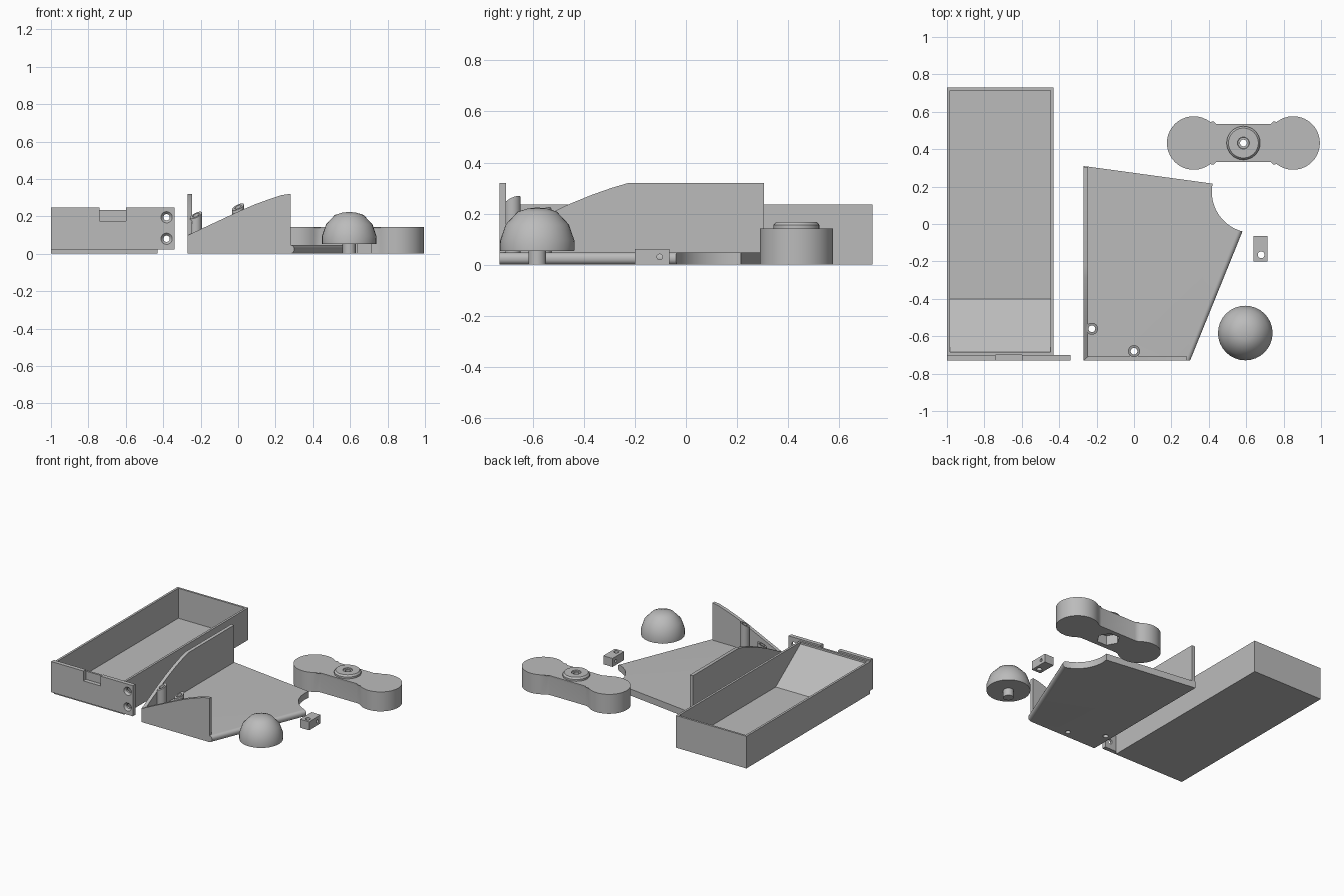
import bpy, bmesh, math
from mathutils import Vector

if "Cube" in bpy.data.objects:
    bpy.data.objects.remove(bpy.data.objects["Cube"])

grey = bpy.data.materials.new("plain grey")
grey.diffuse_color = (0.50, 0.50, 0.50, 1)
grey.use_nodes = True
grey.node_tree.nodes["Principled BSDF"].inputs["Base Color"].default_value = grey.diffuse_color


def finish(name, bm):
    bmesh.ops.recalc_face_normals(bm, faces=bm.faces)
    me = bpy.data.meshes.new(name)
    bm.to_mesh(me)
    bm.free()
    ob = bpy.data.objects.new(name, me)
    bpy.context.collection.objects.link(ob)
    me.materials.append(grey)
    return ob


def prism(name, pts, lo, hi, axis="z", bevel=None):
    """Extrude a 2D outline along an axis; bevel = (edge rule, width, segments)."""
    place = {"x": lambda a, b, c: (c, a, b),
             "y": lambda a, b, c: (a, c, b),
             "z": lambda a, b, c: (a, b, c)}[axis]
    bm = bmesh.new()
    ends = [[bm.verts.new(place(a, b, c)) for a, b in pts] for c in (lo, hi)]
    bm.faces.new(ends[0])
    bm.faces.new(ends[1])
    n = len(pts)
    for i in range(n):
        j = (i + 1) % n
        bm.faces.new((ends[0][i], ends[0][j], ends[1][j], ends[1][i]))
    if bevel:
        rule, width, segs = bevel
        edges = [e for e in bm.edges if all(rule(v.co) for v in e.verts)]
        bmesh.ops.bevel(bm, geom=edges, offset=width, segments=segs,
                        profile=0.5, affect="EDGES")
    return finish(name, bm)


def box(name, x0, x1, y0, y1, z0, z1):
    return prism(name, [(x0, y0), (x1, y0), (x1, y1), (x0, y1)], z0, z1)


def lathe(name, profile, centre, axis="z", n=32):
    """Turn (radius, height) points about an axis through centre."""
    bm = bmesh.new()
    rings = []
    for r, h in profile:
        ring = []
        for i in range(n if r > 0 else 1):
            a = 2 * math.pi * i / n
            u, v = r * math.cos(a), r * math.sin(a)
            off = {"x": (h, u, v), "y": (u, h, v), "z": (u, v, h)}[axis]
            ring.append(bm.verts.new(Vector(centre) + Vector(off)))
        rings.append(ring)
    for p, q in zip(rings, rings[1:]):
        for i in range(n):
            j = (i + 1) % n
            if len(q) == 1:
                bm.faces.new((p[i], p[j], q[0]))
            else:
                bm.faces.new((p[i], p[j], q[j], q[i]))
    for ring in (rings[0], rings[-1]):
        if len(ring) > 1:
            bm.faces.new(ring)
    return finish(name, bm)


def rod(name, centre, r, length, axis="z", n=32):
    return lathe(name, [(r, 0), (r, length)], centre, axis, n)


def cut(ob, *cutters):
    bpy.context.view_layer.objects.active = ob
    for c in cutters:
        m = ob.modifiers.new("cut", "BOOLEAN")
        m.operation, m.solver, m.object = "DIFFERENCE", "EXACT", c
        bpy.ops.object.modifier_apply(modifier=m.name)
        bpy.data.objects.remove(c)


def arc(cx, cy, r, a0, a1, n):
    return [(cx + r * math.cos(math.radians(a0 + (a1 - a0) * i / n)),
             cy + r * math.sin(math.radians(a0 + (a1 - a0) * i / n)))
            for i in range(n + 1)]


# Tray with a sloping inner front
tray = box("tray", -1, -0.43, -0.70, 0.73, 0, 0.235)
cut(tray, prism("tray_hollow", [(-0.40, 0.016), (0.715, 0.016), (0.715, 0.3),
                                (-0.685, 0.3), (-0.685, 0.222)],
                -0.984, -0.446, "x"))

# Front panel with finger notch and countersunk screw holes
panel = prism("tray_front_panel",
              [(-1, 0.023), (-0.34, 0.023), (-0.34, 0.247), (-0.60, 0.247),
               (-0.60, 0.175), (-0.74, 0.175), (-0.74, 0.247), (-1, 0.247)],
              -0.73, -0.70, "y")
for z in (0.195, 0.08):
    cut(panel, lathe("screw_cut", [(0.032, -0.002), (0.017, 0.014), (0.017, 0.05)],
                     (-0.382, -0.73, z), "y"))

# Base plate with concave corner and rounded slanted edge
A, B = Vector((0.30, -0.73)), Vector((0.58, -0.04))


def on_slant(co):
    d = B - A
    p = Vector((co.x, co.y)) - A
    return abs(d.x * p.y - d.y * p.x) < 0.002


def slant_edge(co):
    return on_slant(co)


outline = [(-0.27, -0.73), tuple(A), tuple(B)]
outline += arc(0.635, 0.172, 0.219, 255, 168.5, 14)[1:] + [(-0.27, 0.31)]
plate = prism("base_plate", outline, 0, 0.048)
bm = bmesh.new()
bm.from_mesh(plate.data)
long_edges = [e for e in bm.edges
              if e.calc_length() > 0.5 and all(slant_edge(v.co) for v in e.verts)]
bmesh.ops.bevel(bm, geom=long_edges, offset=0.022, segments=6, profile=0.5,
                affect="EDGES")
bm.to_mesh(plate.data)
bm.free()

# Upright walls with curved top edges
side = prism("side_wall",
             [(-0.73, 0.02), (0.305, 0.02), (0.305, 0.32), (-0.225, 0.32),
              (-0.29, 0.301), (-0.37, 0.273), (-0.46, 0.236), (-0.56, 0.188),
              (-0.65, 0.141), (-0.73, 0.098)], -0.27, -0.245, "x")
front = prism("front_wall",
              [(-0.27, 0.02), (0.28, 0.02), (0.28, 0.32), (0.235, 0.314),
               (0.17, 0.293), (0.09, 0.264), (0, 0.225), (-0.10, 0.178),
               (-0.19, 0.136), (-0.27, 0.098)], -0.73, -0.705, "y")

# Screw posts with slanted tops, drilled through the plate
for px, py in ((-0.225, -0.56), (0, -0.68)):
    post = rod("screw_post", (px, py, 0.02), 0.032, 0.23)
    for v in post.data.vertices:
        if v.co.z > 0.1:
            v.co.z = 0.25 + 0.42 * v.co.x + 0.42 * (v.co.y + 0.68)
    for part in (post, plate, side, front):
        cut(part, rod("drill", (px, py, -0.1), 0.018, 0.6))

# Domed foot on a short stem
lathe("domed_foot", [(0.035, 0), (0.035, 0.053), (0.145, 0.053), (0.146, 0.093),
                     (0.124, 0.157), (0.077, 0.207), (0.04, 0.219), (0, 0.224)],
      (0.595, -0.583, 0), n=32)

# Small drilled block
block = box("drilled_block", 0.64, 0.715, -0.2, -0.065, 0, 0.062)
cut(block, rod("drill", (0.68, -0.165, -0.1), 0.018, 0.3),
    rod("drill", (0.5, -0.103, 0.03), 0.011, 0.4, "x"))

# Two-lobed handle: quarter outline mirrored both ways
CX, CY, D, R = 0.585, 0.433, 0.266, 0.143
quarter = arc(D, 0, R, 0, 128, 14) + [(0.163, 0.104), (0.145, 0.101)]
half = quarter + [(-x, y) for x, y in reversed(quarter)]
loop = half + [(x, -y) for x, y in reversed(half[1:-1])]
handle = prism("handle", [(CX + x, CY + y) for x, y in loop], 0, 0.142, "z",
               (lambda co: co.z > 0.1, 0.012, 3))
collar = lathe("handle_collar", [(0.09, 0.13), (0.09, 0.155), (0.08, 0.167),
                                 (0.032, 0.167), (0.03, 0.16)], (CX, CY, 0))
for part in (handle, collar):
    cut(part, rod("drill", (CX, CY, -0.1), 0.018, 0.4))
cut(handle, rod("hex_socket", (CX, CY, -0.05), 0.078, 0.12, n=6))

# Smooth curved surfaces, keep hard edges
bpy.ops.object.select_all(action="DESELECT")
for ob in bpy.context.scene.objects:
    ob.select_set(True)
    bpy.context.view_layer.objects.active = ob
bpy.ops.object.shade_smooth_by_angle(angle=math.radians(30))
